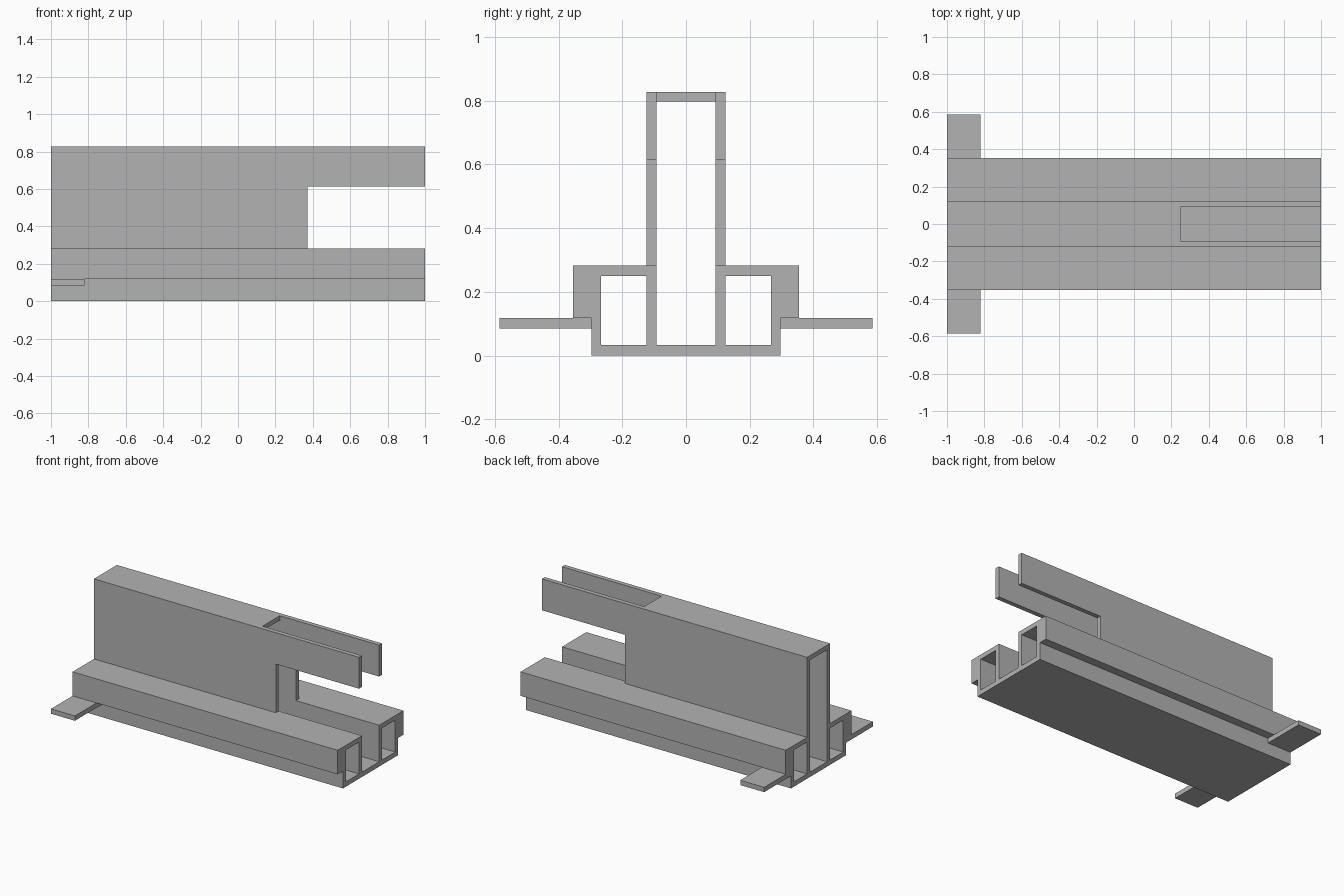
import bpy
import bmesh
from mathutils import Vector

cube = bpy.data.objects.get("Cube")
if cube:
    bpy.data.objects.remove(cube, do_unlink=True)

grey = bpy.data.materials.new("plain grey")
grey.use_nodes = True
colour = (0.45, 0.45, 0.45, 1)
grey.diffuse_color = colour
grey.node_tree.nodes["Principled BSDF"].inputs["Base Color"].default_value = colour

# Main dimensions
X0, X1 = -1.0, 1.0
FLOOR = 0.033
LEDGE = 0.118
SHELF_UNDER, SHELF = 0.25, 0.282
ROOF_UNDER, TOP = 0.797, 0.828
WALL_IN, WALL_OUT = 0.093, 0.124
SIDE_IN, SIDE_OUT, SKIRT = 0.266, 0.297, 0.354


def prism(name, profile, axis, start, end, mirrored=False):
    """Extrude a profile: (y, z) points along x, or (x, z) points along y."""
    def place(p, d):
        return Vector((d, p[0], p[1])) if axis == "x" else Vector((p[0], d, p[1]))

    bm = bmesh.new()
    face = bm.faces.new([bm.verts.new(place(p, start)) for p in profile])
    moved = bmesh.ops.extrude_face_region(bm, geom=[face])["geom"]
    verts = [v for v in moved if isinstance(v, bmesh.types.BMVert)]
    offset = place((0, 0), end - start)
    bmesh.ops.translate(bm, verts=verts, vec=offset)
    bmesh.ops.recalc_face_normals(bm, faces=bm.faces)
    mesh = bpy.data.meshes.new(name)
    bm.to_mesh(mesh)
    bm.free()
    mesh.materials.append(grey)
    obj = bpy.data.objects.new(name, mesh)
    bpy.context.collection.objects.link(obj)
    if mirrored:
        mod = obj.modifiers.new("Mirror", "MIRROR")
        mod.use_axis = (False, True, False)
        mod.use_mirror_merge = False
    return obj


def rect(a0, a1, z0, z1):
    return [(a0, z0), (a1, z0), (a1, z1), (a0, z1)]


# Floor under all three channels
prism("floor_plate", rect(-SIDE_OUT, SIDE_OUT, 0, FLOOR), "x", X0, X1)

# Tall walls with the open-ended side window
prism("tall_wall", [
    (X0, FLOOR), (X1, FLOOR), (X1, SHELF), (0.372, SHELF),
    (0.372, 0.614), (X1, 0.614), (X1, TOP), (X0, TOP),
], "y", WALL_IN, WALL_OUT, mirrored=True)

# Roof between the walls, stopping at the slot
prism("roof", rect(-WALL_IN, WALL_IN, ROOF_UNDER, TOP), "x", X0, 0.25)

# Side channel: shelf, overhanging skirt and outer wall
prism("side_channel", [
    (WALL_OUT, SHELF), (SKIRT, SHELF), (SKIRT, LEDGE), (SIDE_OUT, LEDGE),
    (SIDE_OUT, FLOOR), (SIDE_IN, FLOOR), (SIDE_IN, SHELF_UNDER),
    (WALL_OUT, SHELF_UNDER),
], "x", X0, X1, mirrored=True)

# Mounting tabs at one end
prism("mounting_tab", rect(SIDE_OUT, 0.586, 0.085, LEDGE), "x", X0, -0.82, mirrored=True)
